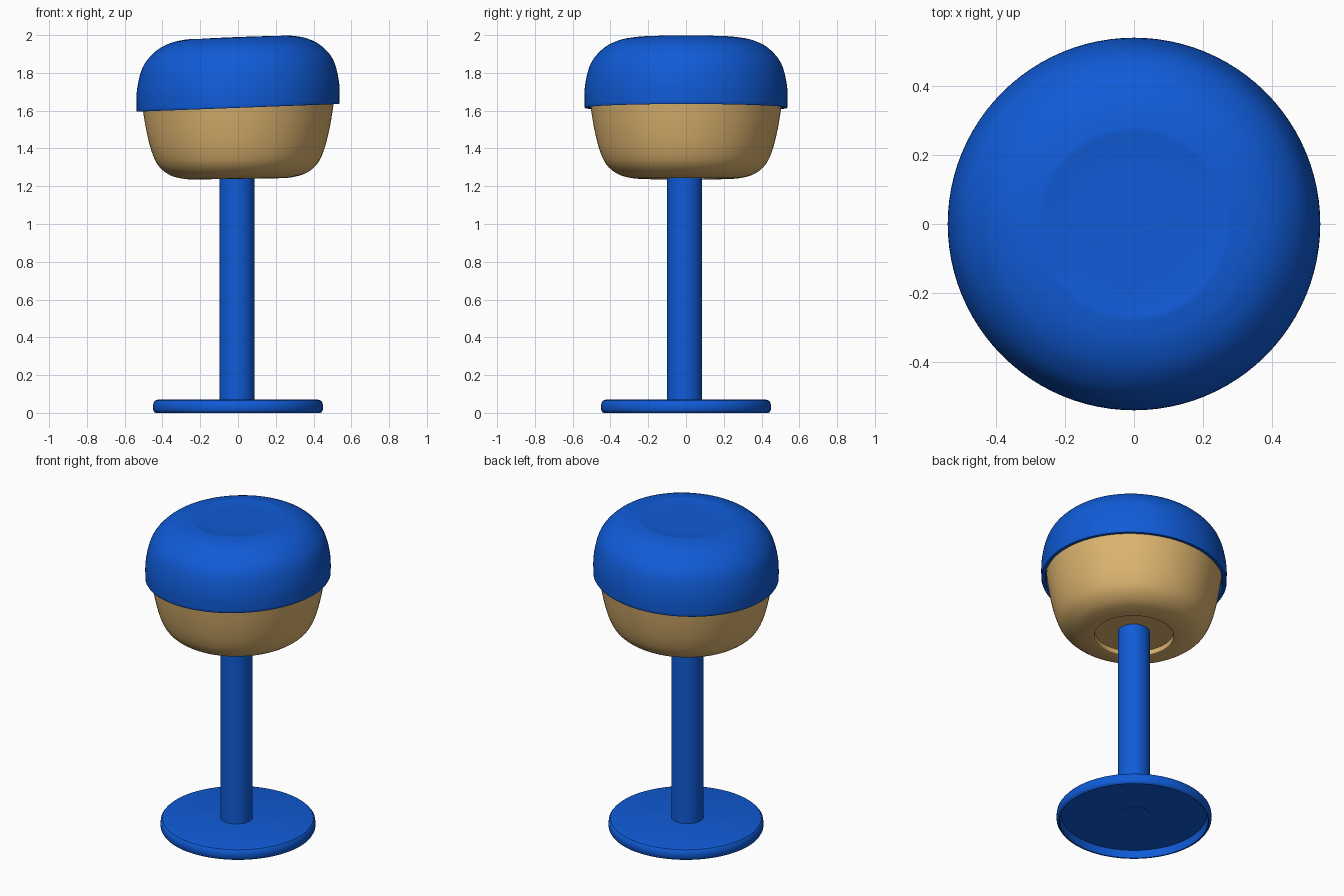
import bpy, bmesh, math

if "Cube" in bpy.data.objects:
    bpy.data.objects.remove(bpy.data.objects["Cube"])


def material(name, rgb):
    m = bpy.data.materials.new(name)
    m.diffuse_color = (*rgb, 1)
    m.use_nodes = True
    m.node_tree.nodes["Principled BSDF"].inputs["Base Color"].default_value = m.diffuse_color
    return m


blue = material("blue", (0.005, 0.105, 0.68))
tan = material("tan", (0.72, 0.455, 0.16))


def smooth_profile(pts, steps=5):
    """Catmull-Rom curve through the profile points."""
    out = []
    for i in range(len(pts) - 1):
        p = [pts[max(i - 1, 0)], pts[i], pts[i + 1], pts[min(i + 2, len(pts) - 1)]]
        for s in range(steps):
            t = s / steps
            out.append(tuple(0.5 * (2 * b + (c - a) * t + (2 * a - 5 * b + 4 * c - d) * t * t
                                    + (3 * b - a - 3 * c + d) * t ** 3) for a, b, c, d in zip(*p)))
    return out + [pts[-1]]


def lathe(name, profile, mat, slope=0.0, centre=(0, 0), n=96):
    """Spin (radius, z) points about z; slope tilts heights along x."""
    bm = bmesh.new()
    rings = []
    for r, z in profile:
        if r < 1e-4:
            rings.append([bm.verts.new((centre[0], centre[1], z))])
            continue
        ring = []
        for k in range(n):
            a = 2 * math.pi * k / n
            x, y = r * math.cos(a), r * math.sin(a)
            ring.append(bm.verts.new((x + centre[0], y + centre[1], z + slope * x)))
        rings.append(ring)
    for a, b in zip(rings, rings[1:]):
        for k in range(n):
            j = (k + 1) % n
            if len(a) == 1:
                bm.faces.new((a[0], b[j], b[k]))
            elif len(b) == 1:
                bm.faces.new((a[k], a[j], b[0]))
            else:
                bm.faces.new((a[k], a[j], b[j], b[k]))
    bmesh.ops.recalc_face_normals(bm, faces=bm.faces)
    me = bpy.data.meshes.new(name)
    bm.to_mesh(me)
    bm.free()
    me.materials.append(mat)
    ob = bpy.data.objects.new(name, me)
    bpy.context.collection.objects.link(ob)
    bpy.ops.object.select_all(action='DESELECT')
    ob.select_set(True)
    bpy.context.view_layer.objects.active = ob
    bpy.ops.object.shade_smooth_by_angle(angle=math.radians(35))


# Base: thin rounded dish, hollow underneath
lathe("base", [(0, 0.05), (0.425, 0.05), (0.43, 0.002), (0.435, 0), (0.443, 0.004), (0.449, 0.015),
               (0.45, 0.035), (0.447, 0.055), (0.438, 0.066), (0.42, 0.071), (0, 0.071)], blue)

# Pole
lathe("pole", [(0, 0.048), (0.093, 0.048), (0.093, 1.3), (0, 1.3)], blue, centre=(-0.005, -0.007), n=48)

# Lower shade with a recessed opening below
lower = smooth_profile([(0.235, 1.239), (0.29, 1.244), (0.36, 1.264), (0.42, 1.313), (0.457, 1.39),
                        (0.485, 1.5), (0.505, 1.62), (0.508, 1.66)])
lathe("lower_shade", [(0, 1.272), (0.228, 1.272), (0.23, 1.242)] + lower + [(0, 1.66)], tan, slope=0.015)

# Upper cap, slightly tilted, with a thin lip and a shallow dip on top
upper = smooth_profile([(0.538, 1.62), (0.535, 1.73), (0.504, 1.85), (0.437, 1.93),
                        (0.355, 1.972), (0.27, 1.988)])
lathe("upper_cap", [(0, 1.66), (0.512, 1.65), (0.515, 1.617), (0.535, 1.615)] + upper
      + [(0.262, 1.986), (0.15, 1.989), (0, 1.99)], blue, slope=0.038)
